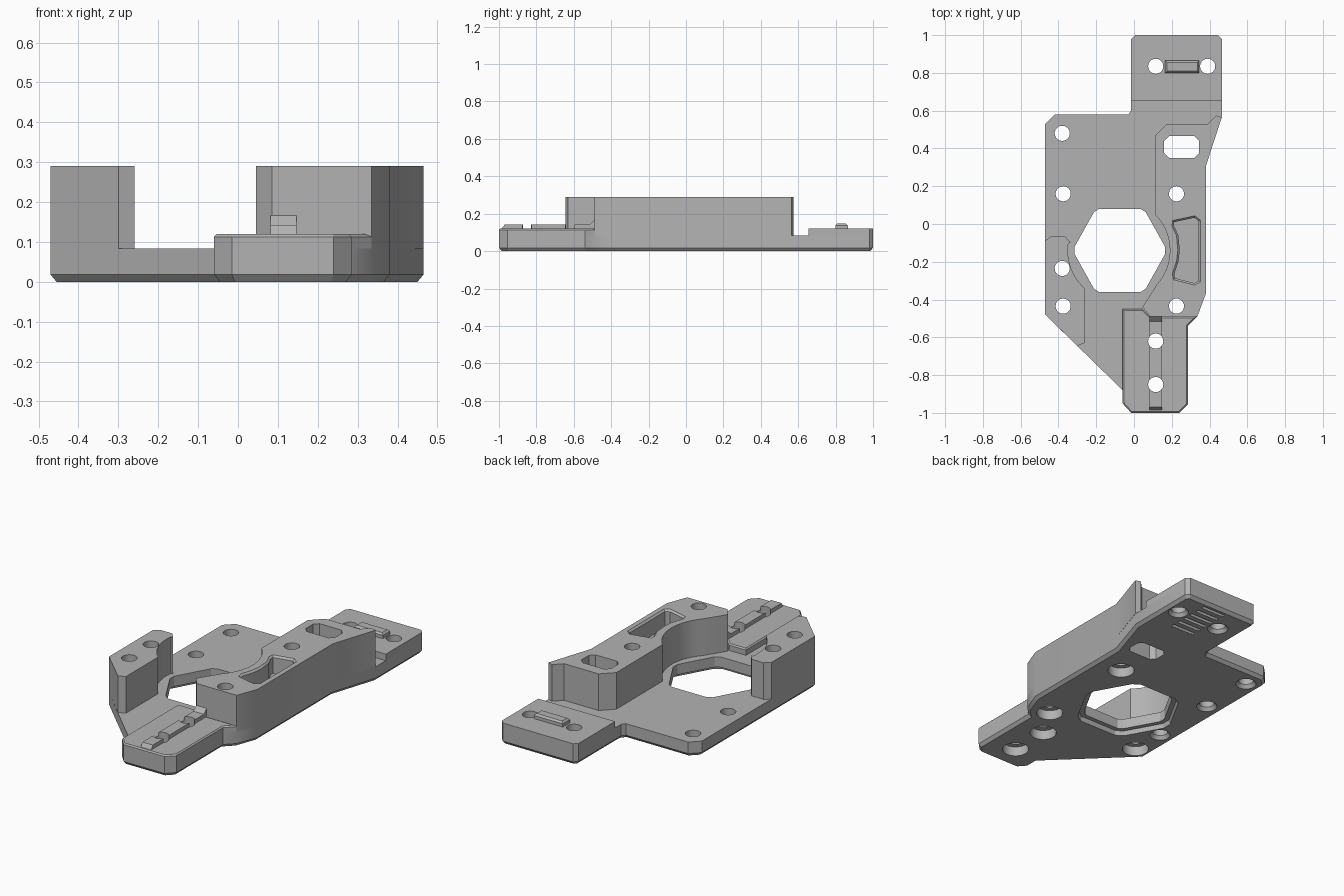
import bpy, bmesh
from math import sin, cos, radians, pi
from mathutils import Vector

if "Cube" in bpy.data.objects:
    bpy.data.objects.remove(bpy.data.objects["Cube"])

grey = bpy.data.materials.new("plain grey")
grey.use_nodes = True
colour = (0.45, 0.45, 0.45, 1)
grey.diffuse_color = colour
grey.node_tree.nodes["Principled BSDF"].inputs["Base Color"].default_value = colour


def loft(bm, rings):
    """Closed solid through rings of equal length."""
    vs = [[bm.verts.new(p) for p in ring] for ring in rings]
    n = len(vs[0])
    faces = [bm.faces.new(vs[0]), bm.faces.new(vs[-1])]
    for a, b in zip(vs, vs[1:]):
        for i in range(n):
            j = (i + 1) % n
            faces.append(bm.faces.new((a[i], a[j], b[j], b[i])))
    bmesh.ops.recalc_face_normals(bm, faces=faces)


def offset(pts, d):
    """Grow (d > 0) or shrink an outline with mitred corners."""
    pts = [Vector(p) for p in pts]
    n = len(pts)
    area = sum(pts[i - 1].cross(pts[i]) for i in range(n))
    if area < 0:
        pts.reverse()
    out = []
    for i in range(n):
        a = (pts[i] - pts[i - 1]).normalized()
        b = (pts[(i + 1) % n] - pts[i]).normalized()
        na, nb = Vector((a.y, -a.x)), Vector((b.y, -b.x))
        out.append(pts[i] + (na + nb) * d / (1 + na.dot(nb)))
    return out


def prism(bm, outline, layers):
    """Stack an outline as (offset, height) layers."""
    loft(bm, [[(p.x, p.y, z) for p in offset(outline, d)] for d, z in layers])


def circle(x, y, r, n=32):
    return [(x + r * cos(2 * pi * i / n), y + r * sin(2 * pi * i / n)) for i in range(n)]


def arc(start, end, n=14):
    """Arc of the round clearance about the central opening."""
    angles = [radians(start + (end - start) * i / n) for i in range(n + 1)]
    return [(-0.08 + 0.27 * cos(a), -0.14 + 0.27 * sin(a)) for a in angles]


def make(name, bm):
    mesh = bpy.data.meshes.new(name)
    bm.to_mesh(mesh)
    bm.free()
    ob = bpy.data.objects.new(name, mesh)
    bpy.context.collection.objects.link(ob)
    mesh.materials.append(grey)
    return ob


def part(name, outline, layers):
    bm = bmesh.new()
    prism(bm, outline, layers)
    return make(name, bm)


nose = [(-0.06, -0.95), (-0.015, -1), (0.24, -1), (0.285, -0.955), (0.285, -0.54), (0.335, -0.49)]
tail = [(0.465, 0.98), (0.445, 1), (0.005, 1), (-0.015, 0.98)]
FLOOR, STEP, TOP = 0.083, 0.12, 0.29

parts = [
    # Bottom plate with a chamfered lower edge
    part("base_plate", nose + [(0.38, -0.37), (0.38, 0.305), (0.465, 0.57)] + tail
         + [(-0.015, 0.6), (-0.03, 0.58), (-0.42, 0.58), (-0.47, 0.53), (-0.47, -0.48), (-0.06, -0.88)],
         [(-0.015, 0), (0, 0.018), (0, FLOOR)]),
    # Low steps at both ends
    part("front_step", nose + [(0.085, -0.49), (0.045, -0.45), (-0.06, -0.45)],
         [(0, FLOOR), (0, 0.113), (-0.007, STEP)]),
    part("rear_step", [(-0.015, 0.655), (0.465, 0.655)] + tail, [(0, FLOOR), (0, STEP)]),
    # Tall blocks either side of the opening
    part("left_block", [(0.045, -0.44), (0.085, -0.49), (0.335, -0.49), (0.38, -0.37), (0.38, 0.305),
                        (0.465, 0.565), (0.435, 0.575), (0.39, 0.53), (0.175, 0.53), (0.11, 0.465)]
         + arc(45, -42), [(0, FLOOR), (0, TOP)]),
    part("right_block", [(-0.47, -0.48), (-0.30, -0.645), (-0.26, -0.63)] + arc(228, 172)
         + [(-0.335, -0.1), (-0.365, -0.065), (-0.44, -0.065), (-0.47, -0.09)],
         [(0, FLOOR), (0, TOP)]),
    # Small locating tab at the rear
    part("rear_tab", [(0.165, 0.8), (0.345, 0.8), (0.345, 0.865), (0.165, 0.865)],
         [(0, STEP), (0, 0.138), (-0.01, 0.148)]),
]

# Rail along the front step, ramped at both ends
bm = bmesh.new()
profile = [(-0.985, STEP), (-0.97, 0.142), (-0.515, 0.142), (-0.49, 0.166), (-0.49, STEP)]
loft(bm, [[(x, y, z) for y, z in profile] for x in (0.082, 0.147)])
parts.append(make("front_rail", bm))

# Cutter: screw holes, counterbored or countersunk from below
bm = bmesh.new()
bored = [(0.225, 0.16), (0.225, -0.435), (0.115, -0.62), (0.115, -0.85), (-0.375, -0.435)]
sunk = [(-0.38, 0.48), (-0.375, 0.16), (-0.38, -0.235), (0.115, 0.835), (0.39, 0.835)]
for x, y in bored:
    prism(bm, circle(x, y, 0.04), [(0.03, -0.01), (0.03, 0.055), (0, 0.055), (0, 0.35)])
for x, y in sunk:
    prism(bm, circle(x, y, 0.04), [(0.022, -0.01), (0, 0.02), (0, 0.35)])

# Central six-sided opening with clipped corners
opening = []
for sx, sy in ((1, 1), (-1, 1), (-1, -1), (1, -1)):
    corner = [(0.24, 0.018), (0.137, 0.203), (0.11, 0.22)]
    if sx * sy < 0:
        corner.reverse()
    opening += [(-0.075 + sx * u, -0.14 + sy * v) for u, v in corner]
prism(bm, opening, [(0.035, -0.01), (0.025, 0.025), (0, 0.025), (0, 0.35)])

# Through slot
slot = [(0.185, 0.35), (0.32, 0.35), (0.345, 0.375), (0.345, 0.44),
        (0.32, 0.465), (0.185, 0.465), (0.16, 0.44), (0.16, 0.375)]
prism(bm, slot, [(0, -0.01), (0, 0.35)])

# Curved pocket in the tall block
pocket = [(0.213, 0.01), (0.32, 0.033), (0.342, 0.015), (0.342, -0.3), (0.32, -0.313), (0.218, -0.287),
          (0.213, -0.265), (0.235, -0.2), (0.242, -0.14), (0.235, -0.06), (0.212, -0.01)]
prism(bm, pocket, [(0, 0.19), (0, 0.28), (0.01, TOP), (0.01, 0.35)])

# Grip slits under the tail
for i in range(6):
    y = 0.7 + i * 0.05
    prism(bm, [(0.18, y), (0.325, y), (0.325, y + 0.02), (0.18, y + 0.02)], [(0, -0.01), (0, 0.02)])
cutter = make("hole_cutter", bm)
cutter.hide_render = True

for ob in parts:
    bpy.ops.object.select_all(action='DESELECT')
    ob.select_set(True)
    bpy.context.view_layer.objects.active = ob
    cut = ob.modifiers.new("holes", 'BOOLEAN')
    cut.operation, cut.solver, cut.object = 'DIFFERENCE', 'EXACT', cutter
    bpy.ops.object.modifier_apply(modifier=cut.name)
    bpy.ops.object.shade_smooth_by_angle(angle=radians(25))

bpy.data.objects.remove(cutter)
